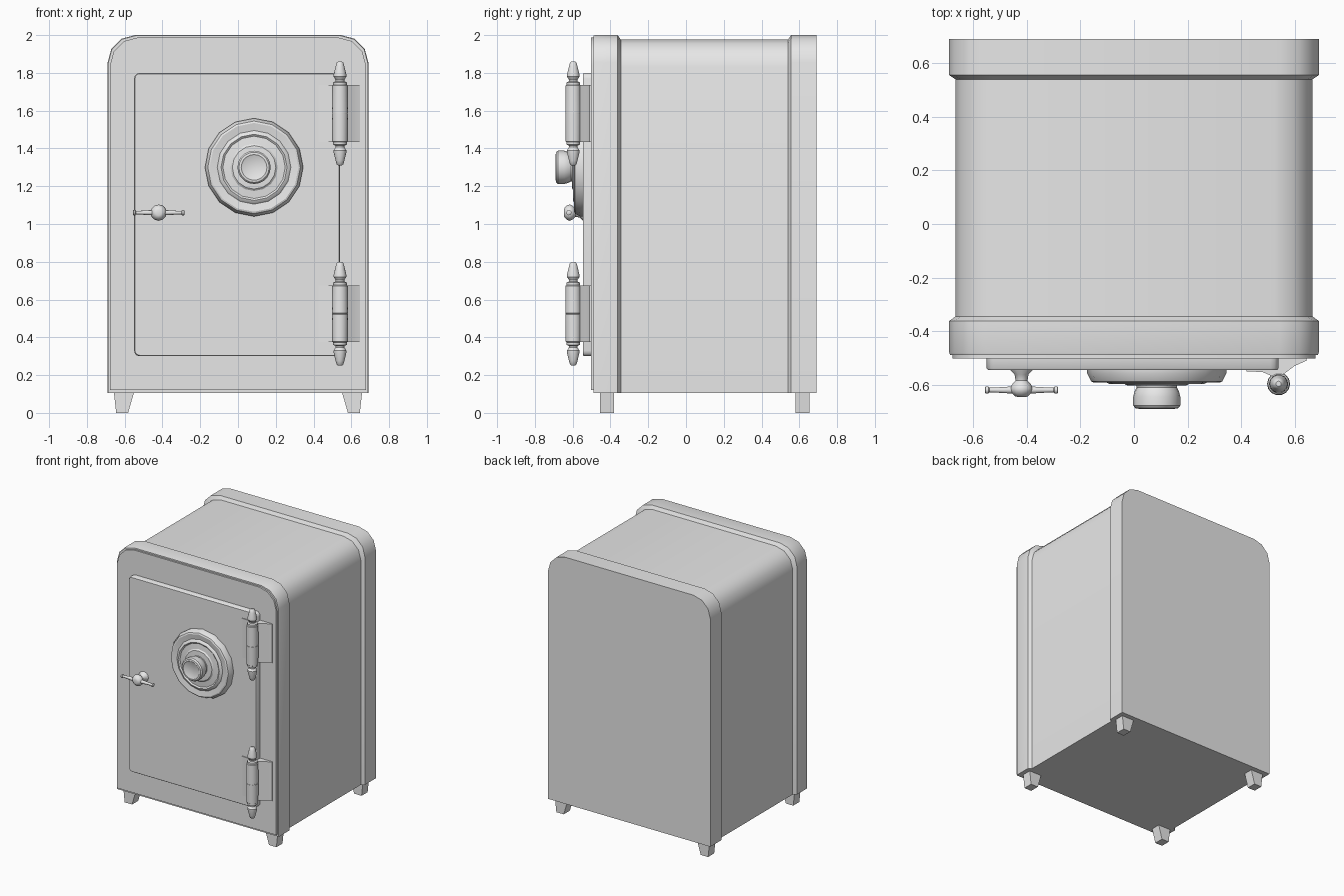
import bpy, bmesh
from math import sin, cos, pi, radians
from mathutils import Matrix, Vector

cube = bpy.data.objects.get("Cube")
if cube:
    bpy.data.objects.remove(cube, do_unlink=True)

grey = bpy.data.materials.new("grey_metal")
grey.use_nodes = True
grey.diffuse_color = (0.8, 0.8, 0.8, 1)
grey.node_tree.nodes["Principled BSDF"].inputs["Base Color"].default_value = (0.8, 0.8, 0.8, 1)


def loft(name, rings, angle=40):
    """Skin a list of equal-length point rings and cap both ends."""
    bm = bmesh.new()
    loops = [[bm.verts.new(p) for p in ring] for ring in rings]
    n = len(loops[0])
    for a, b in zip(loops, loops[1:]):
        for i in range(n):
            j = (i + 1) % n
            bm.faces.new((a[i], a[j], b[j], b[i]))
    bm.faces.new(loops[0][::-1])
    bm.faces.new(loops[-1])
    bmesh.ops.recalc_face_normals(bm, faces=bm.faces)
    mesh = bpy.data.meshes.new(name)
    bm.to_mesh(mesh)
    bm.free()
    mesh.materials.append(grey)
    obj = bpy.data.objects.new(name, mesh)
    bpy.context.collection.objects.link(obj)
    bpy.ops.object.select_all(action='DESELECT')
    obj.select_set(True)
    bpy.context.view_layer.objects.active = obj
    bpy.ops.object.shade_smooth_by_angle(angle=radians(angle))
    return obj


def lathe(name, centre, axis, profile, sides, angle=40):
    """Turn (distance along axis, radius) pairs around an axis."""
    turn = Vector((0, 0, 1)).rotation_difference(Vector(axis)).to_matrix().to_4x4()
    place = Matrix.Translation(centre) @ turn
    rings = [[place @ Vector((r * cos(2 * pi * i / sides), r * sin(2 * pi * i / sides), d))
              for i in range(sides)] for d, r in profile]
    return loft(name, rings, angle)


def arch(y, inset, floor=0.105):
    """Body outline: square at the floor, rounded at the top."""
    half, top, r = 0.69 - inset, 2.0 - inset, 0.145
    pts = [(half, y, floor)]
    for k in range(4):
        a = pi / 6 * k
        pts.append((half - r + r * cos(a), y, top - r + r * sin(a)))
    return pts + [(-x, yy, z) for x, yy, z in reversed(pts)]


def rounded_rect(y, x0, x1, z0, z1, r, inset=0):
    pts = []
    corners = [(x1 - r, z1 - r), (x0 + r, z1 - r), (x0 + r, z0 + r), (x1 - r, z0 + r)]
    for q, (cx, cz) in enumerate(corners):
        for k in range(4):
            a = pi / 2 * (q + k / 3)
            pts.append((cx + (r - inset) * cos(a), y, cz + (r - inset) * sin(a)))
    return pts


# Cabinet with raised bands at front and back
loft("cabinet", [arch(y, i) for y, i in
     [(-0.49, 0.003), (-0.48, 0), (-0.362, 0), (-0.345, 0.024),
      (0.54, 0.024), (0.556, 0), (0.69, 0)]], 35)
loft("front_panel", [arch(-0.48, 0.013, 0.12), arch(-0.503, 0.013, 0.12)])

# Door
loft("door", [rounded_rect(y, -0.55, 0.54, 0.30, 1.80, 0.03, i)
              for y, i in [(-0.49, 0), (-0.539, 0), (-0.545, 0.005)]])

# Combination dial: stepped base and knob
DIAL = (0.085, -0.54, 1.30)
lathe("dial_base", DIAL, (0, -1, 0),
      [(0, 0.26), (0.018, 0.26), (0.048, 0.245), (0.052, 0.235), (0.045, 0.195),
       (0.052, 0.188), (0.058, 0.175), (0.05, 0.165), (0.054, 0.125), (0.062, 0.115),
       (0.064, 0.08)], 16, 30)
lathe("dial_knob", DIAL, (0, -1, 0),
      [(0.05, 0.08), (0.07, 0.075), (0.085, 0.083), (0.105, 0.088), (0.138, 0.088),
       (0.148, 0.08), (0.15, 0.068), (0.146, 0.062)], 20, 35)

# Handle: turned hub with a cross bar
HUB = (-0.42, -0.54, 1.06)
lathe("handle_hub", HUB, (0, -1, 0),
      [(0, 0.042), (0.008, 0.04), (0.022, 0.026), (0.045, 0.022), (0.06, 0.036),
       (0.075, 0.043), (0.09, 0.038), (0.103, 0.025), (0.106, 0.015)], 12, 50)
half_bar = [(0.137, 0.008), (0.134, 0.014), (0.124, 0.014), (0.12, 0.009), (0.095, 0.01), (0.05, 0.013)]
lathe("handle_bar", (-0.42, -0.62, 1.06), (1, 0, 0),
      [(-d, r) for d, r in half_bar] + half_bar[::-1], 10)

# Hinges: turned pin and two wedge leaves
half_pin = [(0.275, 0.01), (0.268, 0.018), (0.25, 0.023), (0.21, 0.033), (0.195, 0.034),
            (0.178, 0.023), (0.17, 0.024), (0.165, 0.036), (0.152, 0.036),
            (0.148, 0.041), (0.003, 0.043), (0.002, 0.041)]
FRAME_LEAF = [(0.645, -0.49), (0.645, -0.51), (0.60, -0.53), (0.56, -0.56), (0.53, -0.57), (0.53, -0.49)]
DOOR_LEAF = [(0.42, -0.53), (0.42, -0.55), (0.48, -0.553), (0.52, -0.57), (0.55, -0.57), (0.55, -0.53)]
for label, z in (("upper", 1.585), ("lower", 0.525)):
    lathe(label + "_hinge_pin", (0.54, -0.597, z), (0, 0, 1),
          [(-d, r) for d, r in half_pin] + half_pin[::-1], 14, 35)
    for part, outline in (("frame", FRAME_LEAF), ("door", DOOR_LEAF)):
        loft(f"{label}_hinge_{part}_leaf",
             [[(x, y, z + s * 0.15) for x, y in outline] for s in (-1, 1)])

# Feet, narrowing on the inner side
for side, sx in (("left", 1), ("right", -1)):
    for end, y in (("front", -0.418), ("back", 0.616)):
        loft(f"{end}_{side}_foot",
             [[(sx * x, y + dy, z) for x, dy in
               ((outer, -0.037), (outer, 0.037), (inner, 0.037), (inner, -0.037))]
              for z, outer, inner in ((0, 0.645, 0.582), (0.11, 0.657, 0.55))])
